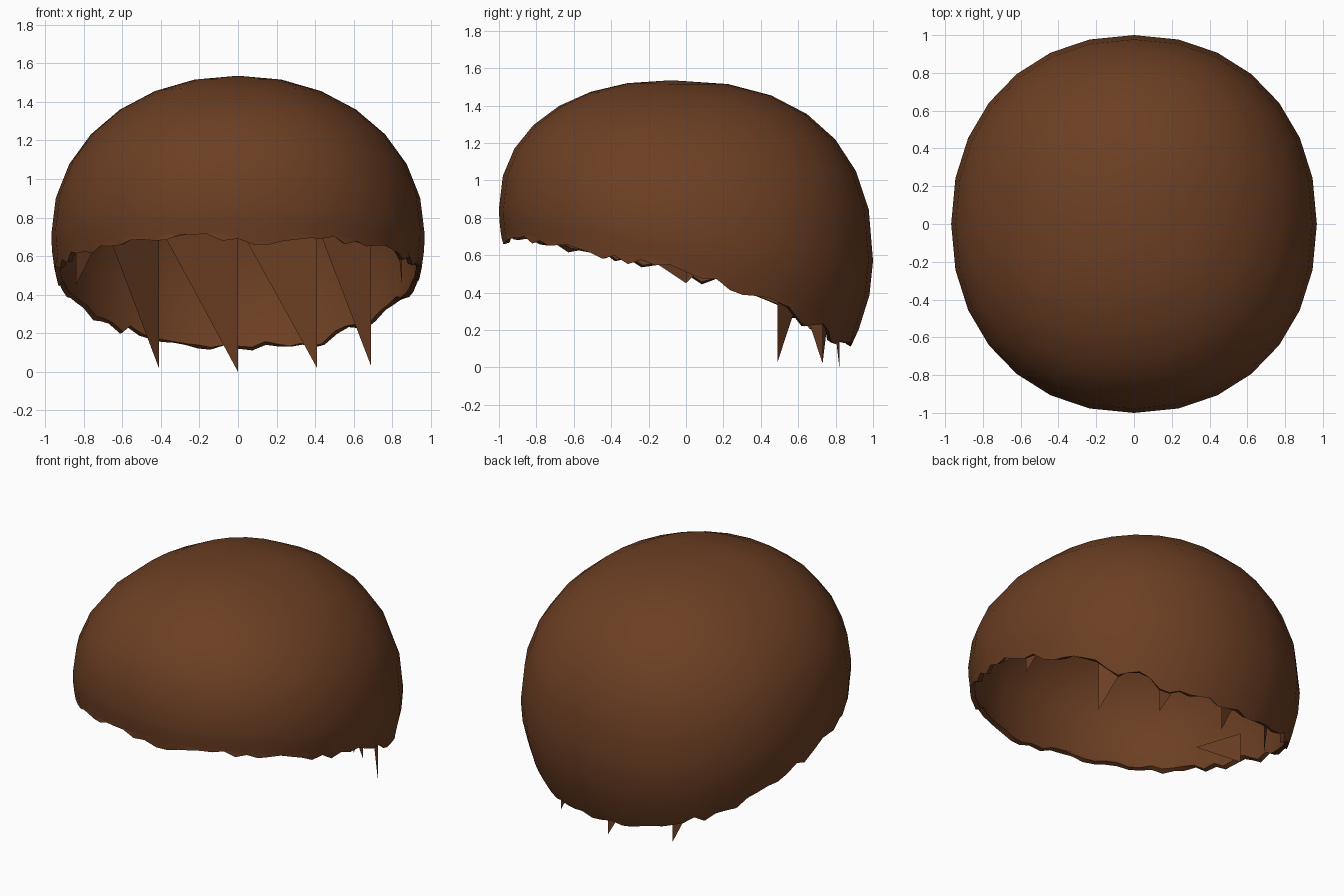
import bpy, bmesh, math, random

if "Cube" in bpy.data.objects:
    bpy.data.objects.remove(bpy.data.objects["Cube"])

random.seed(4)
SIDES = 28        # columns of the dome
RIM = 3           # ragged points per column
APEX_Y, TOP = -0.08, 1.535

brown = bpy.data.materials.new("chestnut brown")
brown.diffuse_color = (0.15, 0.049, 0.017, 1)
brown.use_nodes = True
brown.node_tree.nodes["Principled BSDF"].inputs["Base Color"].default_value = brown.diffuse_color


def soft(v, n):
    """Signed power that squares off a circle slightly."""
    return math.copysign(abs(v) ** (2 / n), v)


def outline(a):
    """Widest outline of the dome: x, y and height at an angle."""
    x, y = 0.968 * soft(math.cos(a), 2.13), soft(math.sin(a), 2.13)
    return x, y, 0.71 - 0.14 * y


def upper(a, phi, inset=0.0):
    """Point on the rounded crown, phi running from apex to widest line."""
    x, y, z = outline(a)
    s = math.sin(a)
    e = 2 / (2.06 + 0.09 * s + 0.23 * s * s)
    rho, h = math.sin(phi) ** e, max(math.cos(phi), 0) ** e
    k = 1 - inset
    return (x * rho * k, (APEX_Y + (y - APEX_Y) * rho) * k,
            z + (TOP - inset - z) * h)


def lower(a, t, jag=0.0, inset=0.0):
    """Point below the widest line, t = 1 at the sloping hem."""
    x, y, z = outline(a)
    hem = 0.5 - 0.29 * y - 0.1 * y * y
    drop = (z - hem) * t + jag
    r = (1 - 0.1 * (drop / 0.42) ** 2) * (1 - inset)
    return (x * r, y * r, z - drop)


def ring(bm, n, f):
    return [bm.verts.new(f(2 * math.pi * i / n)) for i in range(n)]


def bridge(bm, r0, r1):
    n = len(r0)
    for i in range(n):
        j = (i + 1) % n
        bm.faces.new((r0[i], r1[i], r1[j], r0[j]))


def shell(bm, inset):
    """Rounded cap down to just above the hem; returns its lowest ring."""
    tip = bm.verts.new((0, APEX_Y, TOP - inset))
    prev = None
    for k in range(1, 8):
        r = ring(bm, SIDES, lambda a: upper(a, k / 7 * math.pi / 2, inset))
        if prev:
            bridge(bm, prev, r)
        else:
            for i in range(SIDES):
                bm.faces.new((tip, r[i], r[(i + 1) % SIDES]))
        prev = r
    for t in (0.4, 0.8):
        r = ring(bm, SIDES, lambda a: lower(a, t, 0, inset))
        bridge(bm, prev, r)
        prev = r
    return prev


def fringe(bm, top, hem):
    """Join the lowest ring to the finer ragged hem."""
    n = len(hem)
    for i in range(SIDES):
        j = (i + 1) % SIDES
        s = [hem[(i * RIM + k) % n] for k in range(RIM + 1)]
        bm.faces.new((top[i], s[0], s[1]))
        bm.faces.new((top[i], s[1], s[2], top[j]))
        bm.faces.new((top[j], s[2], s[3]))


def finish(bm, name, angle):
    me = bpy.data.meshes.new(name)
    bm.to_mesh(me)
    bm.free()
    ob = bpy.data.objects.new(name, me)
    bpy.context.collection.objects.link(ob)
    me.materials.append(brown)
    bpy.ops.object.select_all(action='DESELECT')
    ob.select_set(True)
    bpy.context.view_layer.objects.active = ob
    bpy.ops.object.shade_smooth_by_angle(angle=math.radians(angle))


# Hair cap: outer and inner walls meeting in a ragged hem
bm = bmesh.new()
outer, inner = shell(bm, 0.0), shell(bm, 0.025)
n = SIDES * RIM
jag = [random.choice((-0.025, -0.01, 0.0, 0.01, 0.03)) for _ in range(n)]
hem = ring(bm, n, lambda a: lower(a, 1, jag[round(a * n / (2 * math.pi)) % n]))
fold = ring(bm, n, lambda a: lower(
    a, 1, jag[round(a * n / (2 * math.pi)) % n] - random.uniform(0.0, 0.02), 0.03))
fringe(bm, outer, hem)
bridge(bm, hem, fold)
fringe(bm, inner, fold)
bmesh.ops.recalc_face_normals(bm, faces=bm.faces)
finish(bm, "hair_cap", 50)

# Pointed locks hanging inside: (x, y, tip height, top height, upper corner x, y)
bm = bmesh.new()
locks = [(-0.41, 0.73, 0.02, 0.76, -0.69, 0.49), (0, 0.82, 0.0, 0.76, -0.41, 0.73),
         (0.41, 0.73, 0.02, 0.76, 0, 0.82), (0.69, 0.49, 0.03, 0.76, 0.41, 0.73),
         (-0.84, 0.0, 0.45, 0.65, -0.74, -0.3), (0.85, 0.0, 0.45, 0.65, 0.83, 0.2)]
for x, y, z, top, px, py in locks:
    bm.faces.new([bm.verts.new(p) for p in ((px, py, top), (x, y, top), (x, y, z))])
finish(bm, "hanging_locks", 30)
